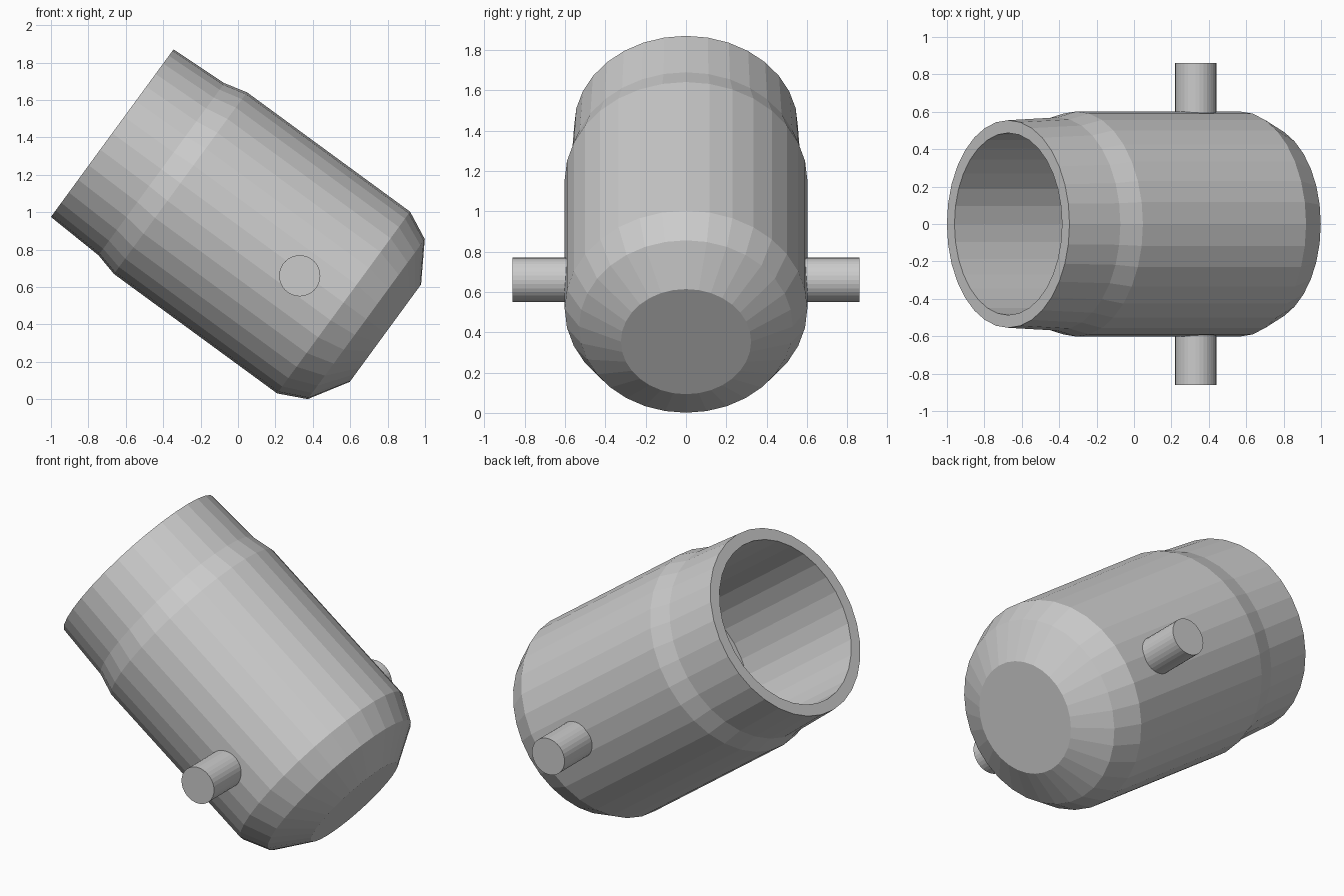
import bpy, bmesh, math
from mathutils import Matrix, Vector

if "Cube" in bpy.data.objects:
    bpy.data.objects.remove(bpy.data.objects["Cube"])

SIDES = 32
TILT = math.radians(-53.8)          # barrel leans back towards -x
MOUTH = Vector((-0.6725, 0, 1.4225))  # centre of the muzzle opening


def make_object(name, bm):
    bmesh.ops.recalc_face_normals(bm, faces=bm.faces)
    mesh = bpy.data.meshes.new(name)
    bm.to_mesh(mesh)
    bm.free()
    obj = bpy.data.objects.new(name, mesh)
    bpy.context.collection.objects.link(obj)
    return obj


def lathe(name, profile):
    """Revolve (radius, depth) points; depth runs down from the mouth."""
    bm = bmesh.new()
    rings = []
    for r, d in profile:
        rings.append([bm.verts.new((r * math.cos(2 * math.pi * i / SIDES),
                                    r * math.sin(2 * math.pi * i / SIDES), -d))
                      for i in range(SIDES)])
    for a, b in zip(rings, rings[1:]):
        for i in range(SIDES):
            j = (i + 1) % SIDES
            bm.faces.new((a[i], a[j], b[j], b[i]))
    bm.faces.new(rings[0])
    bm.faces.new(rings[-1])
    return make_object(name, bm)


# Hollow barrel: bore floor, bore wall, rim, stepped outside, rounded breech
barrel = lathe("barrel", [
    (0.487, 0.85), (0.487, 0.0), (0.555, 0.0), (0.57, 0.326), (0.602, 0.452),
    (0.602, 1.533), (0.53, 1.683), (0.323, 1.81)])
barrel.matrix_world = Matrix.Translation(MOUTH) @ Matrix.Rotation(TILT, 4, 'Y')

# Pivot pins on both sides, rooted in the solid breech
for name, side in (("left_pivot_pin", -1), ("right_pivot_pin", 1)):
    bm = bmesh.new()
    bmesh.ops.create_cone(bm, cap_ends=True, segments=32, radius1=0.11,
                          radius2=0.11, depth=0.36)
    pin = make_object(name, bm)
    pin.rotation_euler = (math.pi / 2, 0, 0)
    pin.location = (0.33, side * 0.68, 0.66)
